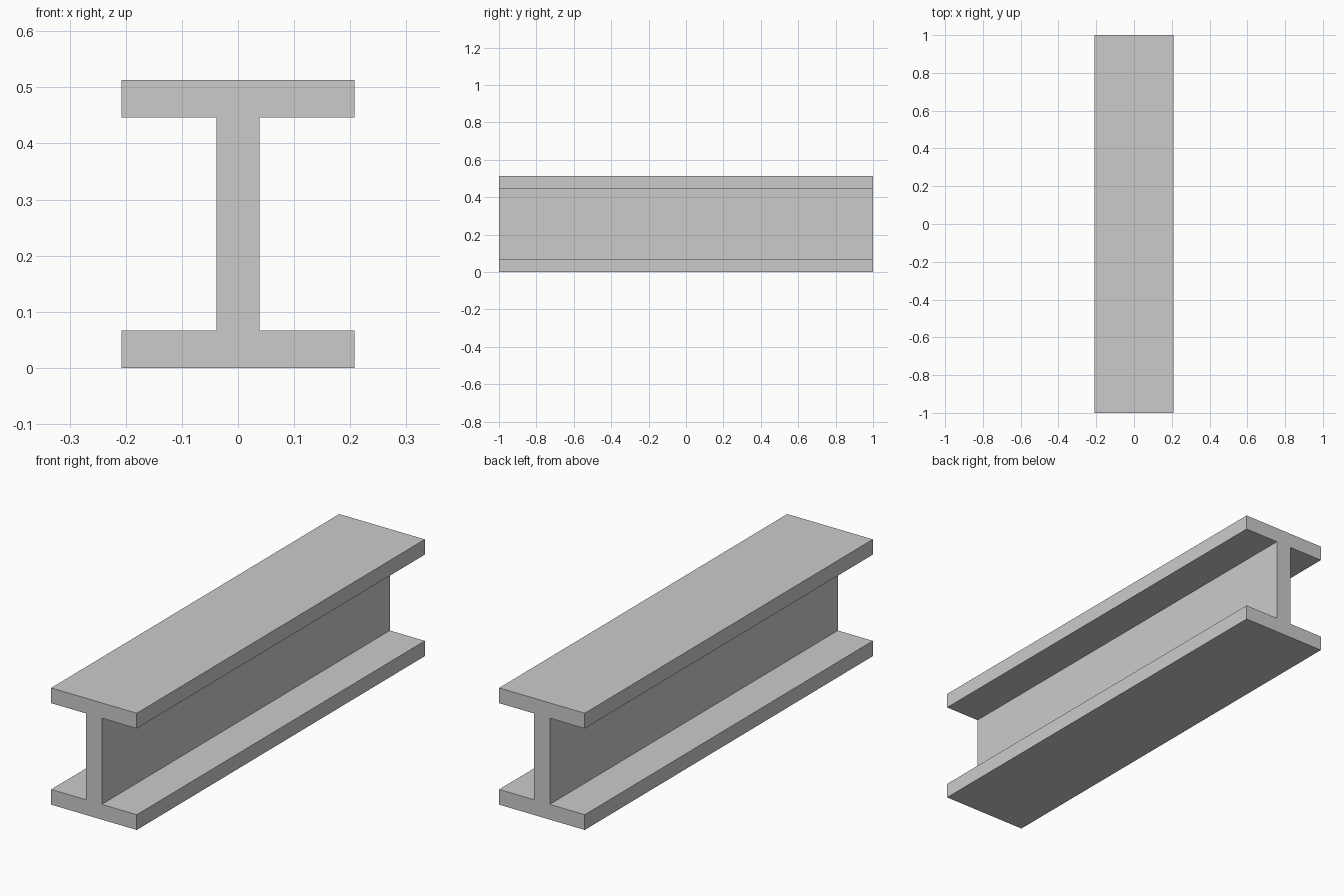
import bpy
import bmesh

if "Cube" in bpy.data.objects:
    bpy.data.objects.remove(bpy.data.objects["Cube"])

LENGTH = 2.0
HALF_FLANGE = 0.208
HALF_WEB = 0.038
HEIGHT = 0.513
THICK = 0.067

# Right half of the I-shaped cross-section, bottom to top
right = [
    (HALF_FLANGE, 0),
    (HALF_FLANGE, THICK),
    (HALF_WEB, THICK),
    (HALF_WEB, HEIGHT - THICK),
    (HALF_FLANGE, HEIGHT - THICK),
    (HALF_FLANGE, HEIGHT),
]
profile = right + [(-x, z) for x, z in reversed(right)]

# Beam: profile extruded along y
bm = bmesh.new()
face = bm.faces.new([bm.verts.new((x, -LENGTH / 2, z)) for x, z in profile])
extruded = bmesh.ops.extrude_face_region(bm, geom=[face], use_keep_orig=True)
moved = [v for v in extruded["geom"] if isinstance(v, bmesh.types.BMVert)]
bmesh.ops.translate(bm, verts=moved, vec=(0, LENGTH, 0))
bmesh.ops.recalc_face_normals(bm, faces=bm.faces[:])

mesh = bpy.data.meshes.new("i_beam")
bm.to_mesh(mesh)
bm.free()
beam = bpy.data.objects.new("i_beam", mesh)
bpy.context.collection.objects.link(beam)
